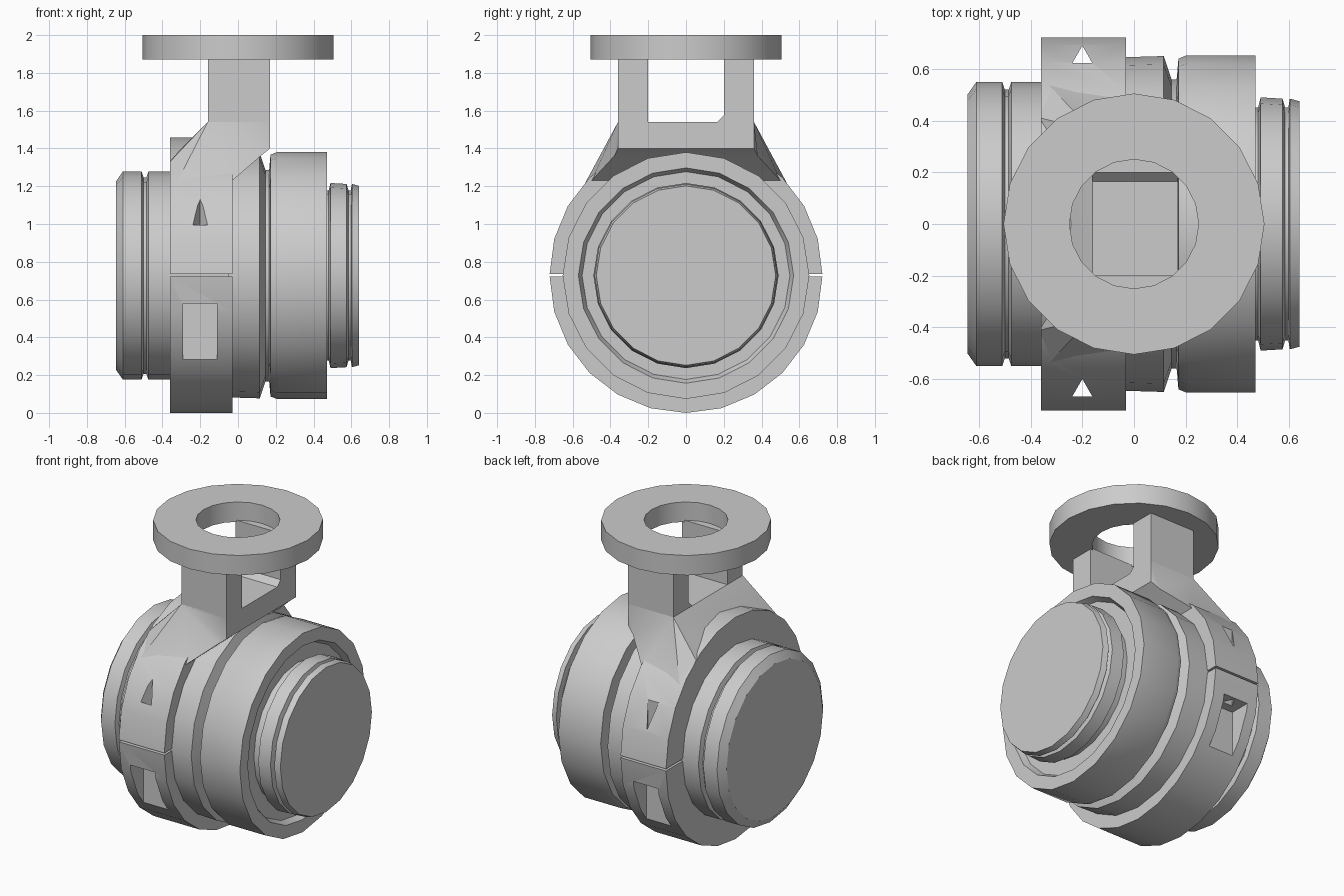
import bpy, bmesh, math
from mathutils import Matrix, Vector

if "Cube" in bpy.data.objects:
    bpy.data.objects.remove(bpy.data.objects["Cube"])

AXIS_Z = 0.727
GREY = (0.6, 0.6, 0.6, 1)
metal = bpy.data.materials.new("light grey metal")
metal.use_nodes = True
metal.diffuse_color = GREY
metal.node_tree.nodes["Principled BSDF"].inputs["Base Color"].default_value = GREY


def finish(bm, name, smooth=True):
    bmesh.ops.remove_doubles(bm, verts=bm.verts, dist=1e-5)
    bmesh.ops.recalc_face_normals(bm, faces=bm.faces)
    mesh = bpy.data.meshes.new(name)
    bm.to_mesh(mesh)
    bm.free()
    obj = bpy.data.objects.new(name, mesh)
    obj.data.materials.append(metal)
    bpy.context.collection.objects.link(obj)
    if smooth:
        bpy.ops.object.select_all(action="DESELECT")
        obj.select_set(True)
        bpy.context.view_layer.objects.active = obj
        bpy.ops.object.shade_smooth_by_angle(angle=math.radians(32))
    return obj


def revolve(name, profile, axis, centre, closed=False, steps=20):
    """Turn (position along axis, radius) points around the x or z axis."""
    bm = bmesh.new()
    put = (lambda a, r: (a, 0, r)) if axis == "x" else (lambda a, r: (r, 0, a))
    verts = [bm.verts.new(Vector(put(a, r)) + Vector(centre)) for a, r in profile]
    edges = [bm.edges.new(p) for p in zip(verts, verts[1:])]
    if closed:
        edges.append(bm.edges.new((verts[-1], verts[0])))
    turn = (1, 0, 0) if axis == "x" else (0, 0, 1)
    bmesh.ops.spin(bm, geom=verts + edges, cent=centre, axis=turn,
                   angle=math.tau, steps=steps)
    return finish(bm, name)


def prism(name, points, depth, smooth=False):
    """Extrude a 3D polygon along a vector."""
    bm = bmesh.new()
    face = bm.faces.new([bm.verts.new(p) for p in points])
    new = bmesh.ops.extrude_face_region(bm, geom=[face])["geom"]
    bmesh.ops.translate(bm, vec=depth, verts=[v for v in new if isinstance(v, bmesh.types.BMVert)])
    return finish(bm, name, smooth)


def box(name, x, y, z):
    return prism(name, [(x[0], y[0], z[0]), (x[1], y[0], z[0]),
                        (x[1], y[1], z[0]), (x[0], y[1], z[0])], (0, 0, z[1] - z[0]))


def cut(target, cutter):
    cutter.hide_render = True
    mod = target.modifiers.new("cut", "BOOLEAN")
    mod.operation, mod.solver, mod.object = "DIFFERENCE", "EXACT", cutter
    bpy.context.view_layer.objects.active = target
    bpy.ops.object.modifier_apply(modifier=mod.name)
    bpy.data.objects.remove(cutter)


# Turned barrel parts along x
centre = (0, 0, AXIS_Z)
revolve("rear_drum", [(-0.645, 0), (-0.645, 0.5), (-0.61, 0.55), (-0.51, 0.55),
                      (-0.5, 0.52), (-0.485, 0.52), (-0.475, 0.55), (0, 0.55), (0, 0)],
        "x", centre)
revolve("main_body", [(-0.05, 0), (-0.05, 0.645), (0.115, 0.65), (0.145, 0.56),
                      (0.165, 0.56), (0.172, 0.64), (0.205, 0.653), (0.47, 0.653),
                      (0.47, 0.57), (0.43, 0.55), (0.43, 0)], "x", centre)
revolve("front_cap", [(0.42, 0), (0.42, 0.45), (0.48, 0.45), (0.49, 0.49),
                      (0.575, 0.485), (0.585, 0.45), (0.597, 0.45), (0.603, 0.485),
                      (0.64, 0.475), (0.64, 0)], "x", centre)

# Split clamp: two half rings with bolt holes and bolt pockets
for name, start, z in (("upper_clamp", 0, 0.735), ("lower_clamp", math.pi, 0.722)):
    arc = [start + math.pi * i / 12 for i in range(13)]
    outline = [(-0.36, r * math.cos(a), z + r * math.sin(a))
               for r, order in ((0.722, arc), (0.53, arc[::-1])) for a in order]
    half = prism(name, outline, (0.33, 0, 0), True)
    for side in (-1, 1):
        tri = [(-0.2 + 0.045 * math.cos(a), side * 0.645 + 0.045 * math.sin(a), 0.3)
               for a in (math.pi / 2 + math.tau * i / 3 for i in range(3))]
        cut(half, prism("bolt_hole_cutter", tri, (0, 0, 1)))
        if name == "lower_clamp":
            ys = sorted((side * 0.565, side * 0.9))
            cut(half, box("pocket_cutter", (-0.29, -0.11), ys, (0.24, 0.58)))

# Neck leaning sideways from the clamp up to the bracket, flared at its foot
neck = [(-0.36, 1.15, 0.57), (-0.36, 1.33, 0.41), (-0.31, 1.39, 0.36), (-0.16, 1.54, 0.36),
        (0.17, 1.54, 0.36), (0.17, 1.4, 0.36), (0.12, 1.36, 0.38), (-0.03, 1.23, 0.5),
        (-0.03, 1.15, 0.57)]
bm = bmesh.new()
sides = [[bm.verts.new((x, s * y, z)) for x, z, y in neck] for s in (-1, 1)]
for ring in sides:
    bm.faces.new(ring)
for i in range(len(neck)):
    j = (i + 1) % len(neck)
    bm.faces.new((sides[0][i], sides[0][j], sides[1][j], sides[1][i]))
bmesh.ops.triangulate(bm, faces=[f for f in bm.faces if len(f.verts) > 4])
finish(bm, "bracket_neck")

# Two posts, with a small fillet at the foot of one
for name, s in (("front_post", -1), ("back_post", 1)):
    box(name, (-0.16, 0.17), sorted((s * 0.2, s * 0.36)), (1.53, 1.88))
prism("post_fillet", [(-0.16, 0.2, 1.54), (-0.16, 0.165, 1.54), (-0.16, 0.2, 1.575)], (0.33, 0, 0))

# Round mounting flange with a centre hole
revolve("mounting_flange", [(1.87, 0.25), (1.87, 0.505), (2.0, 0.505), (2.0, 0.25)],
        "z", (0, 0, 0), closed=True)
